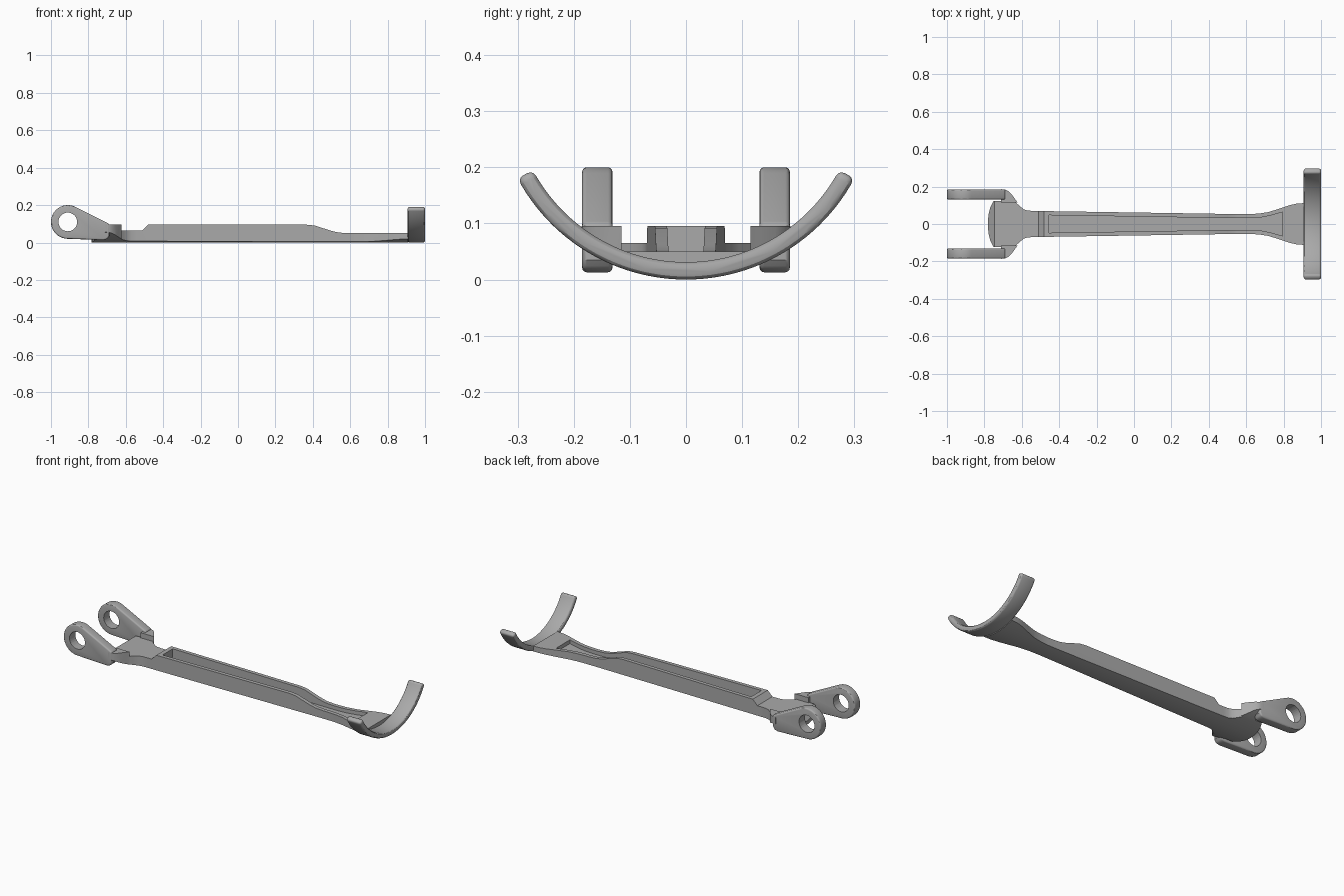
import bpy, bmesh, math
from mathutils import Vector

cube = bpy.data.objects.get("Cube")
if cube:
    bpy.data.objects.remove(cube)

GREY = (0.40, 0.40, 0.40, 1)
grey = bpy.data.materials.new("plain grey")
grey.use_nodes = True
grey.diffuse_color = GREY
grey.node_tree.nodes["Principled BSDF"].inputs["Base Color"].default_value = GREY

R = 0.34  # radius shared by the underside and the cradle
PLACE = {"x": lambda u, v, d: (d, u, v),
         "y": lambda u, v, d: (u, d, v),
         "z": lambda u, v, d: (u, v, d)}


def prism(name, pts, axis, lo, hi):
    """Extrude a closed 2D outline along an axis."""
    bm = bmesh.new()
    face = bm.faces.new([bm.verts.new(PLACE[axis](u, v, lo)) for u, v in pts])
    ext = bmesh.ops.extrude_face_region(bm, geom=[face])
    shift = Vector(PLACE[axis](0, 0, hi - lo))
    bmesh.ops.translate(bm, vec=shift, verts=[g for g in ext["geom"] if isinstance(g, bmesh.types.BMVert)])
    bmesh.ops.recalc_face_normals(bm, faces=bm.faces)
    mesh = bpy.data.meshes.new(name)
    bm.to_mesh(mesh)
    bm.free()
    mesh.materials.append(grey)
    obj = bpy.data.objects.new(name, mesh)
    bpy.context.collection.objects.link(obj)
    return obj


def arc(cx, cy, r, a0, a1, n):
    """Points on a circle between two angles in degrees."""
    return [(cx + r * math.cos(math.radians(a0 + (a1 - a0) * i / n)),
             cy + r * math.sin(math.radians(a0 + (a1 - a0) * i / n))) for i in range(n + 1)]


def both_sides(half):
    """Close a half outline with its mirror image in y."""
    return half + [(x, -y) for x, y in reversed(half) if y > 0]


def cut(obj, helper, operation):
    mod = obj.modifiers.new(helper.name, 'BOOLEAN')
    mod.object, mod.operation, mod.solver = helper, operation, 'EXACT'
    helper.hide_render = True
    helper.hide_set(True)


def finish(obj, bevel=0.0, segments=3):
    """Bake modifiers, then smooth the round surfaces."""
    if bevel:
        mod = obj.modifiers.new("rounded edges", 'BEVEL')
        mod.width, mod.segments, mod.angle_limit = bevel, segments, math.radians(40)
    bpy.context.view_layer.objects.active = obj
    bpy.ops.object.select_all(action='DESELECT')
    obj.select_set(True)
    for mod in list(obj.modifiers):
        bpy.ops.object.modifier_apply(modifier=mod.name)
    bpy.ops.object.shade_smooth_by_angle(angle=math.radians(30))


# Round envelope that shapes the underside
envelope = prism("underside_envelope", arc(0, R, R, 0, 360, 128)[:-1], "x", -1.1, 1.1)

# Main beam: plan outline limited by a side profile and the envelope
plan = [(-0.782, 0), (-0.778, 0.05), (-0.768, 0.09), (-0.752, 0.122), (-0.64, 0.122),
        (-0.61, 0.095), (-0.59, 0.079), (-0.57, 0.072), (-0.54, 0.07), (-0.48, 0.069),
        (0.55, 0.053), (0.62, 0.053), (0.67, 0.056), (0.72, 0.064), (0.78, 0.083),
        (0.83, 0.1), (0.87, 0.109), (0.93, 0.113)]
side = [(-0.8, -0.1), (-0.785, 0.018), (-0.745, 0.065), (-0.51, 0.065), (-0.48, 0.095),
        (0.37, 0.095), (0.41, 0.091), (0.5, 0.062), (0.54, 0.053), (0.59, 0.05),
        (0.91, 0.05), (0.91, -0.1)]
pocket = [(-0.455, 0.047), (0.55, 0.031), (0.63, 0.031), (0.68, 0.035), (0.73, 0.045), (0.795, 0.064)]
beam = prism("main_beam", both_sides(plan), "z", -0.05, 0.2)
cut(beam, prism("side_profile_cutter", side, "y", -0.4, 0.4), 'INTERSECT')
cut(beam, envelope, 'INTERSECT')
cut(beam, prism("pocket_cutter", both_sides(pocket), "z", 0.028, 0.3), 'DIFFERENCE')
finish(beam)

# Fork: a flange and an eyelet arm on each side
flange_plan = [(-0.71, 0.115), (-0.71, 0.186), (-0.69, 0.184), (-0.672, 0.176),
               (-0.655, 0.16), (-0.635, 0.132), (-0.622, 0.115)]
EYE = (-0.91, 0.11)
eyelet_plan = arc(*EYE, 0.09, 62, 268, 28) + [(-0.72, 0.013), (-0.7, 0.018), (-0.688, 0.035), (-0.688, 0.1)]
for label, s in (("left", 1), ("right", -1)):
    flange = prism(label + "_fork_flange", [(x, s * y) for x, y in flange_plan], "z", -0.05, 0.095)
    cut(flange, envelope, 'INTERSECT')
    finish(flange)
    arm = prism(label + "_fork_arm", eyelet_plan, "y", s * 0.131, s * 0.185)
    finish(arm, 0.008)
    hole = prism(label + "_eyelet_cutter", arc(*EYE, 0.05, 0, 360, 32)[:-1], "y", s * 0.1, s * 0.25)
    cut(arm, hole, 'DIFFERENCE')
    finish(arm)

# Curved cradle across the end
band = arc(0, R, R, -152, -28, 48) + arc(0, R, R - 0.031, -28, -152, 48)
cradle = prism("end_cradle", band, "x", 0.907, 1.0)
finish(cradle, 0.011)
